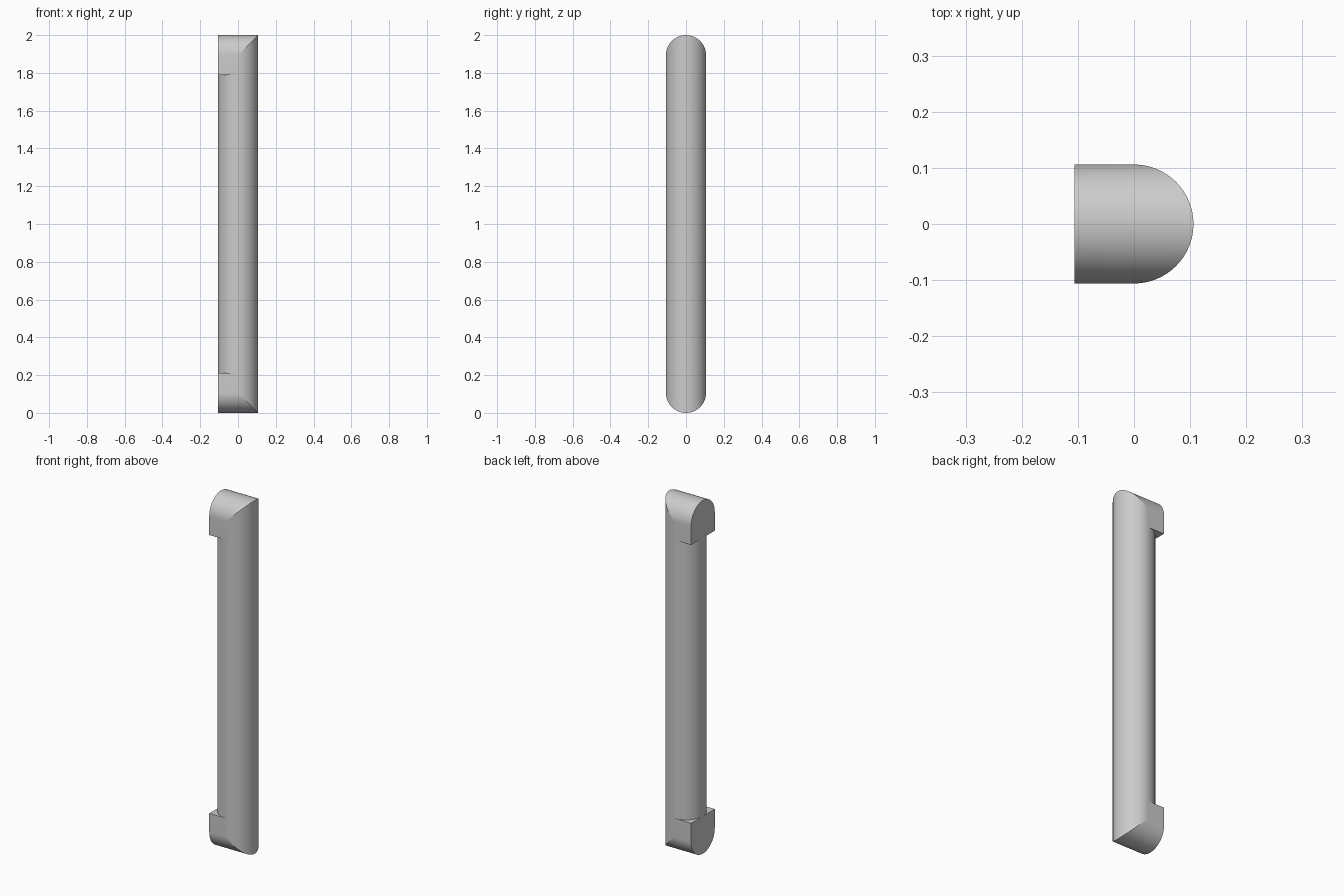
import bpy, bmesh, math

cube = bpy.data.objects.get("Cube")
if cube:
    bpy.data.objects.remove(cube, do_unlink=True)

R = 0.106          # bar radius
H = 2.0            # overall height
MID = H / 2
AXIS = MID - R     # height of the mount axis above the middle
SEG = 64

grey = bpy.data.materials.new("satin_grey")
grey.use_nodes = True
grey.diffuse_color = (0.6, 0.6, 0.6, 1)
grey.node_tree.nodes["Principled BSDF"].inputs["Base Color"].default_value = (0.6, 0.6, 0.6, 1)


def finish(bm, name):
    bmesh.ops.recalc_face_normals(bm, faces=bm.faces)
    mesh = bpy.data.meshes.new(name)
    bm.to_mesh(mesh)
    bm.free()
    mesh.materials.append(grey)
    obj = bpy.data.objects.new(name, mesh)
    bpy.context.collection.objects.link(obj)
    bpy.ops.object.select_all(action='DESELECT')
    obj.select_set(True)
    bpy.context.view_layer.objects.active = obj
    bpy.ops.object.shade_smooth_by_angle(angle=math.radians(35))
    return obj


def bridge(bm, a, b, closed):
    n = len(a)
    for i in range(n if closed else n - 1):
        j = (i + 1) % n
        bm.faces.new((a[i], a[j], b[j], b[i]))


# Round upright bar, mitred at 45 degrees on its outer half
bm = bmesh.new()
rings = {1: [], -1: []}
for i in range(SEG):
    a = 2 * math.pi * i / SEG
    x, y = R * math.cos(a), R * math.sin(a)
    for side in rings:
        rings[side].append(bm.verts.new((x, y, MID + side * (AXIS + max(0, x)))))
bridge(bm, rings[-1], rings[1], True)
finish(bm, "grip_bar")


# End mounts: arched section, flat wall face, mitred into the bar
def mount(name, side):
    bm = bmesh.new()
    section = [(R, -R)]
    for i in range(SEG // 2 + 1):
        a = 2 * math.pi * i / SEG
        section.append((R * math.cos(a), R * math.sin(a)))
    section.append((-R, -R))
    wall, mitre = [], []
    for y, h in section:
        z = MID + side * (AXIS + h)
        wall.append(bm.verts.new((-R, y, z)))
        mitre.append(bm.verts.new((max(0, h), y, z)))
    bridge(bm, wall, mitre, True)
    bm.faces.new(wall)
    finish(bm, name)


mount("upper_mount", 1)
mount("lower_mount", -1)
